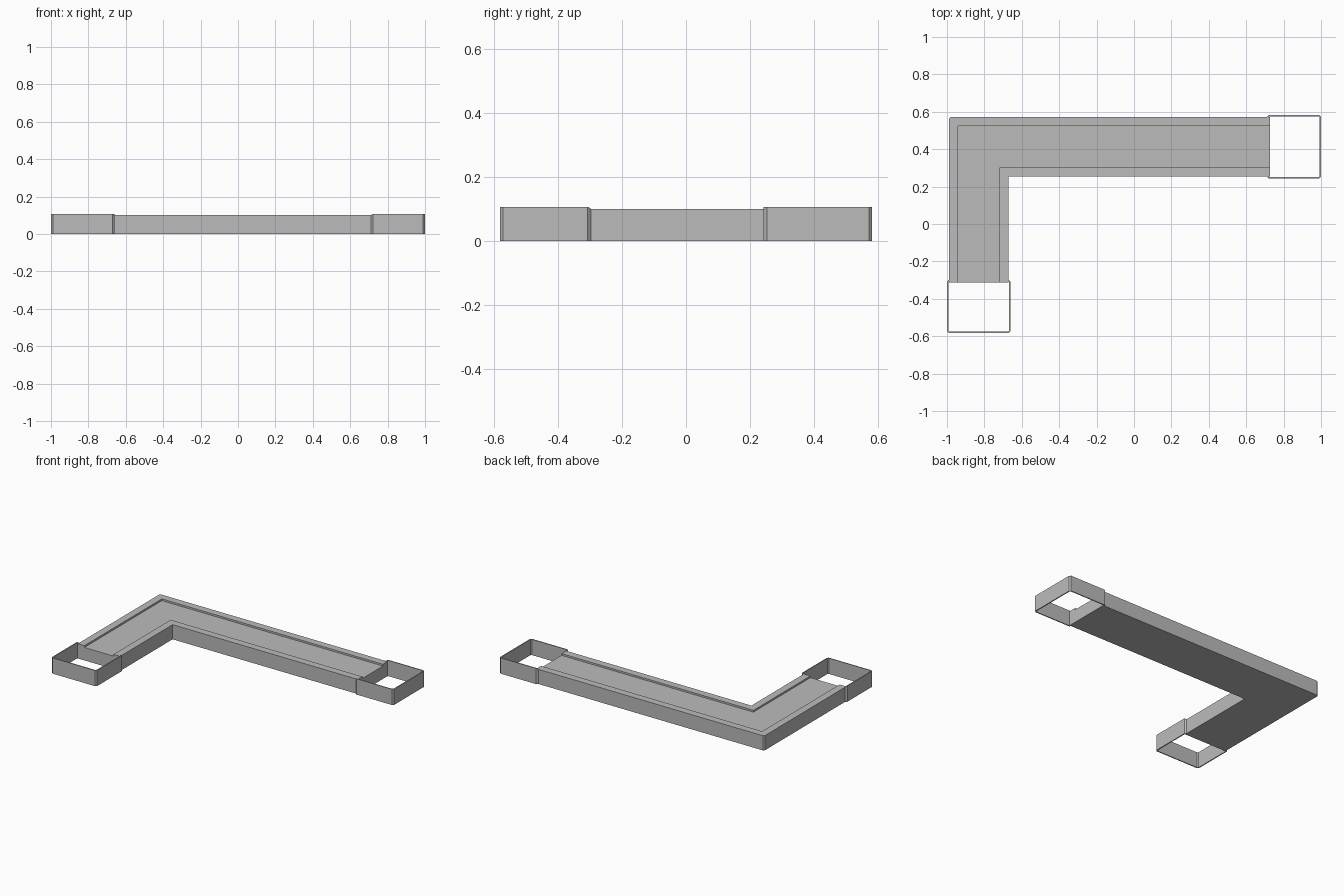
import bpy
import bmesh

if "Cube" in bpy.data.objects:
    bpy.data.objects.remove(bpy.data.objects["Cube"], do_unlink=True)

grey = bpy.data.materials.new("plain grey")
grey.use_nodes = True
color = (0.5, 0.5, 0.5, 1)
grey.diffuse_color = color
grey.node_tree.nodes["Principled BSDF"].inputs["Base Color"].default_value = color

LEFT, BACK, WIDTH, HEIGHT = -0.99, 0.573, 0.32, 0.10
RIM, RECESS = 0.05, 0.012


def finish(bm, name):
    bmesh.ops.recalc_face_normals(bm, faces=bm.faces)
    mesh = bpy.data.meshes.new(name)
    bm.to_mesh(mesh)
    bm.free()
    mesh.materials.append(grey)
    obj = bpy.data.objects.new(name, mesh)
    bpy.context.collection.objects.link(obj)
    return obj


def sweep(bm, sections):
    """Skin a list of equal closed cross-sections and cap both ends."""
    rings = [[bm.verts.new(p) for p in section] for section in sections]
    n = len(rings[0])
    for a, b in zip(rings, rings[1:]):
        for i in range(n):
            j = (i + 1) % n
            bm.faces.new((a[i], a[j], b[j], b[i]))
    bm.faces.new(rings[0])
    bm.faces.new(rings[-1])
    return rings


# L-shaped body: a shallow tray section swept round a mitred corner
low = HEIGHT - RECESS
section = [(0, 0), (0, HEIGHT), (RIM, HEIGHT), (RIM, low),
           (WIDTH - RIM, low), (WIDTH - RIM, HEIGHT), (WIDTH, HEIGHT), (WIDTH, 0)]
bm = bmesh.new()
rings = sweep(bm, [
    [(0.726, BACK - d, z) for d, z in section],
    [(LEFT + d, BACK - d, z) for d, z in section],
    [(LEFT + d, -0.312, z) for d, z in section],
])
# Small chamfer on the outer corner
corner = bm.edges.get((rings[1][0], rings[1][1]))
bmesh.ops.bevel(bm, geom=[corner], offset=0.01, segments=1, affect='EDGES')
finish(bm, "l_shaped_tray")


def end_sleeve(name, place, length, half=0.17, cut=0.01, wall=0.007, top=0.107):
    """Thin three-sided collar, tapering onto the body at its open end."""
    def half_path(inset):
        h, l, c = half - inset, length - inset, cut - inset * 0.4
        return [(0, half - cut - inset), (cut, h), (l - c, h), (l, h - c)]

    def full_path(inset):
        side = half_path(inset)
        return side + [(u, -v) for u, v in reversed(side)]

    bm = bmesh.new()
    sections = []
    for (uo, vo), (ui, vi) in zip(full_path(0), full_path(wall)):
        z = HEIGHT + 0.001 if uo == 0 else top
        sections.append([place(uo, vo, 0), place(uo, vo, z),
                         place(ui, vi, z), place(ui, vi, 0)])
    sweep(bm, sections)
    finish(bm, name)


# Collars at the two open ends
mid_x, mid_y = LEFT + WIDTH / 2, BACK - WIDTH / 2
end_sleeve("front_end_sleeve", lambda u, v, z: (mid_x + v, -0.298 - u, z), 0.285)
end_sleeve("left_end_sleeve", lambda u, v, z: (0.712 + u, mid_y + v, z), 0.288)
